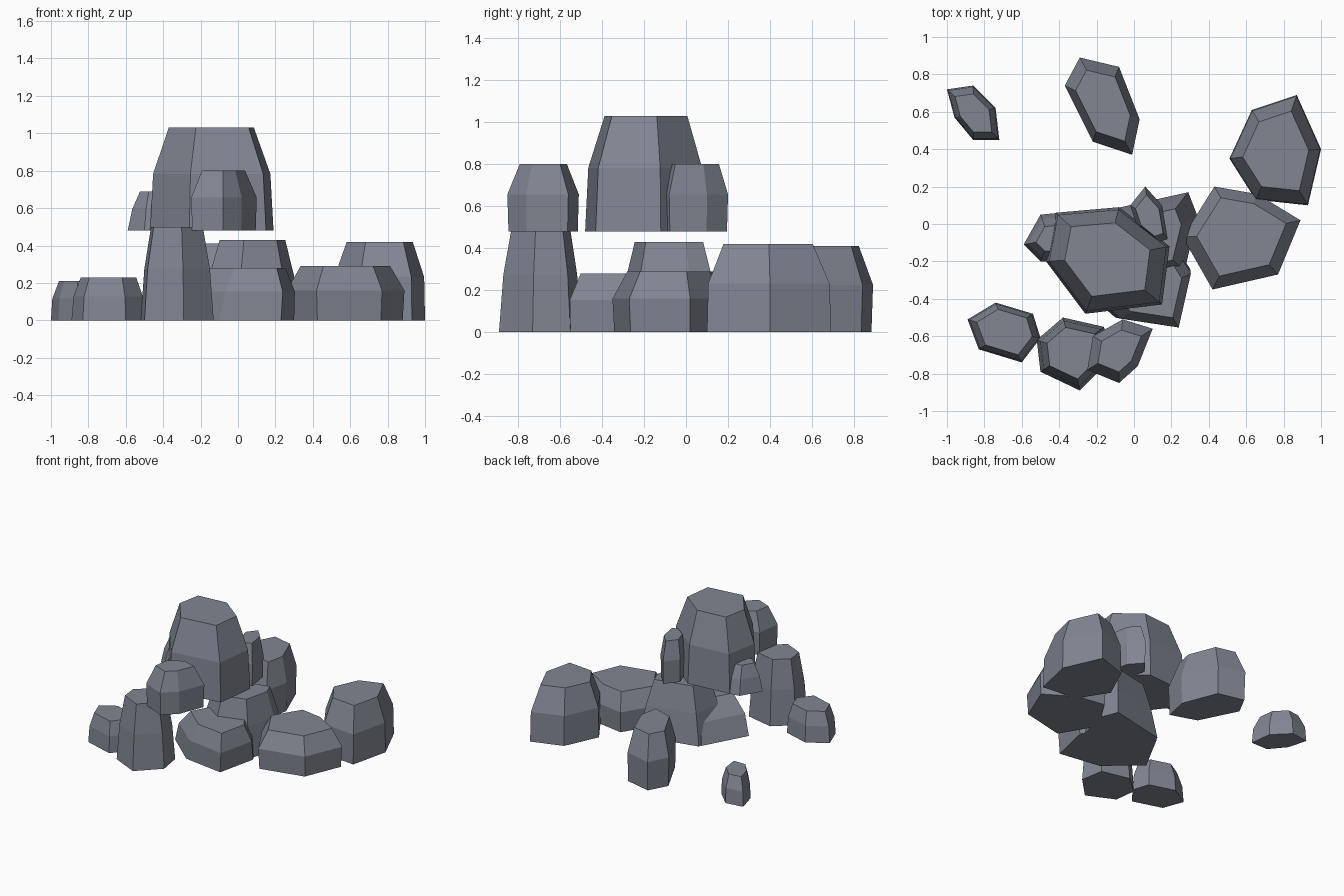
import bpy
import bmesh
from mathutils import Vector

default_cube = bpy.data.objects.get("Cube")
if default_cube:
    bpy.data.objects.remove(default_cube, do_unlink=True)

# One slate colour is shared by every boulder
slate = bpy.data.materials.new("slate_grey")
slate.use_nodes = True
slate_colour = (0.22, 0.237, 0.285, 1)
slate.diffuse_color = slate_colour
principled = slate.node_tree.nodes["Principled BSDF"]
principled.inputs["Base Color"].default_value = slate_colour
principled.inputs["Roughness"].default_value = 0.9


def add_ring(bm, outline, scale, height, shift):
    """Adds the outline scaled about its own middle and moved sideways."""
    points = [Vector(point) for point in outline]
    middle = sum(points, Vector((0, 0))) / len(points)
    verts = []
    for point in points:
        spot = middle + (point - middle) * scale + shift
        verts.append(bm.verts.new((spot.x, spot.y, height)))
    return verts


def boulder(name, outline, bottom, top, foot=0.97, waist=1, crown=0.72,
            waist_at=0.55, shift=(0, 0)):
    """Builds a faceted stone from a foot ring, a waist ring and a crown ring."""
    bm = bmesh.new()
    shift = Vector(shift)
    waist_height = bottom + (top - bottom) * waist_at
    rings = [
        add_ring(bm, outline, foot, bottom, Vector((0, 0))),
        add_ring(bm, outline, waist, waist_height, shift / 2),
        add_ring(bm, outline, crown, top, shift),
    ]
    count = len(outline)
    for lower, upper in zip(rings, rings[1:]):
        for i in range(count):
            j = (i + 1) % count
            # Each side is split so that its two halves stay flat
            bm.faces.new((lower[i], lower[j], upper[j]))
            bm.faces.new((lower[i], upper[j], upper[i]))
    bm.faces.new(rings[0])
    bm.faces.new(rings[-1])
    bmesh.ops.recalc_face_normals(bm, faces=bm.faces)

    mesh = bpy.data.meshes.new(name)
    bm.to_mesh(mesh)
    bm.free()
    mesh.materials.append(slate)
    stone = bpy.data.objects.new(name, mesh)
    bpy.context.collection.objects.link(stone)
    return stone


# Raised stones: the great block and the smaller ones around it
raised = 0.48
boulder("great_upper_boulder",
        [(-.47, -.2), (-.42, .06), (-.08, .09),
         (.19, -.12), (.15, -.43), (-.26, -.48)],
        raised, 1.03, foot=1, waist=.95, crown=.69)
boulder("front_upper_boulder",
        [(-.25, -.78), (-.08, -.85), (.02, -.76),
         (.1, -.56), (-.06, -.51), (-.22, -.6)],
        raised, .8, crown=.66)
boulder("back_upper_boulder",
        [(-.02, .1), (.06, .2), (.15, .1),
         (.18, -.08), (.12, -.1), (.02, -.02)],
        raised, .8, crown=.74)
boulder("left_upper_boulder",
        [(-.59, -.11), (-.5, .05), (-.4, .06),
         (-.3, -.1), (-.42, -.2), (-.5, -.2)],
        raised, .69, foot=1, waist=.82, crown=.52)

# Central stones under the great block
boulder("centre_low_boulder",
        [(.23, -.55), (.3, -.24), (.1, .08),
         (-.17, .05), (-.35, -.28), (-.1, -.5)],
        0, .28, foot=1, waist=.93, crown=.68, shift=(.05, -.05))
boulder("centre_high_boulder",
        [(.29, .17), (.34, .04), (.27, -.25),
         (0, -.33), (-.2, -.2), (-.16, .07)],
        0, .43, foot=1, waist=.84, crown=.65)

# Front stones
boulder("tall_front_boulder",
        [(-.5, -.79), (-.29, -.89), (-.13, -.73),
         (-.16, -.55), (-.38, -.5), (-.52, -.62)],
        0, .5, foot=1, waist=.9, crown=.71)
boulder("low_front_boulder",
        [(-.89, -.51), (-.74, -.42), (-.54, -.48),
         (-.5, -.61), (-.6, -.74), (-.83, -.67)],
        0, .23, foot=1, waist=.95, crown=.76)

# Right stones
boulder("low_right_boulder",
        [(.26, -.07), (.43, .2), (.66, .16),
         (.89, .02), (.77, -.27), (.42, -.35)],
        0, .29, foot=.97, crown=.76)
boulder("far_right_boulder",
        [(.87, .69), (1, .4), (.93, .1),
         (.65, .13), (.51, .35), (.63, .61)],
        0, .42, foot=1, waist=.98, crown=.72)

# Outlying stones at the back
boulder("tall_back_boulder",
        [(-.29, .89), (-.08, .84), (.03, .56),
         (-.01, .37), (-.22, .44), (-.37, .74)],
        0, .41, crown=.73)
boulder("small_back_boulder",
        [(-1, .72), (-.86, .74), (-.74, .62),
         (-.72, .45), (-.86, .45), (-.96, .57)],
        0, .21, foot=1, waist=.95, crown=.7)
